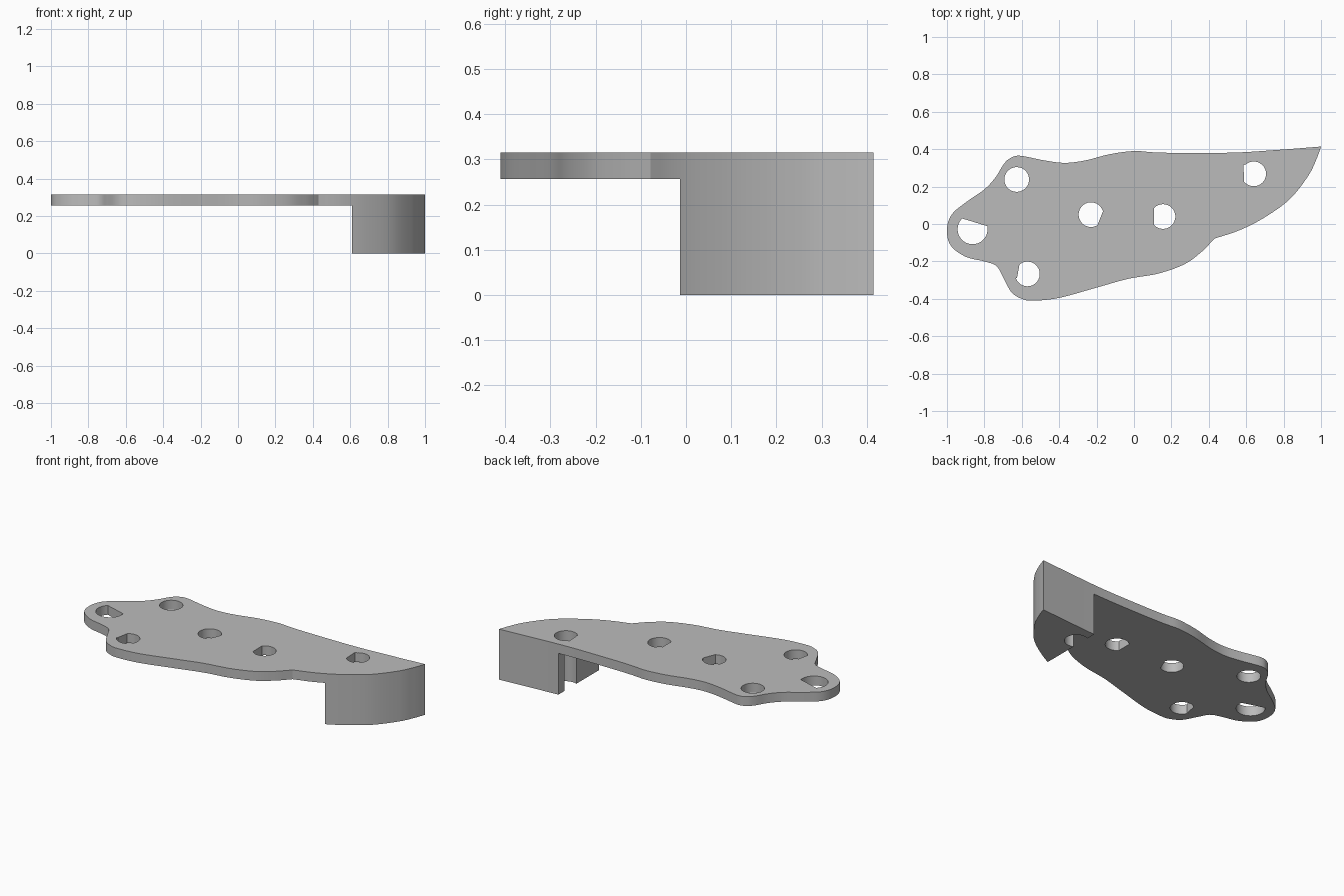
import bpy
import bmesh
from math import cos, sin, radians
from mathutils import Vector

TOP = 0.315          # upper face of the plate
UNDERSIDE = 0.257    # lower face of the plate
STEP_X = 0.61        # inner face of the deep end block

default = bpy.data.objects.get("Cube")
if default:
    bpy.data.objects.remove(default, do_unlink=True)

grey = bpy.data.materials.new("plain grey")
grey.use_nodes = True
colour = (0.5, 0.5, 0.5, 1)
grey.diffuse_color = colour
grey.node_tree.nodes["Principled BSDF"].inputs["Base Color"].default_value = colour


def smooth_path(points, steps=6):
    """Spline through the points, leaving out the last one."""
    pts = [Vector(p) for p in points]
    pts = [pts[0] * 2 - pts[1]] + pts + [pts[-1] * 2 - pts[-2]]
    path = []
    for a, b, c, d in zip(pts, pts[1:], pts[2:], pts[3:]):
        for i in range(steps):
            t = i / steps
            path.append(0.5 * (2 * b + (c - a) * t
                               + (2 * a - 5 * b + 4 * c - d) * t ** 2
                               + (3 * b - a - 3 * c + d) * t ** 3))
    return path


def hole(x, y, radius, start=0, end=352, corners=()):
    """Round hole; an arc short of a full turn closes with straight edges."""
    count = 44
    angles = [radians(start + (end - start) * i / count) for i in range(count + 1)]
    arc = [Vector((x + radius * cos(a), y + radius * sin(a))) for a in angles]
    return arc + [Vector(c) for c in corners]


def beyond_step(path):
    """Part of an open path on the outer side of the step."""
    kept = []
    for a, b in zip(path, path[1:]):
        if a.x > STEP_X:
            kept.append(a)
        if (a.x > STEP_X) != (b.x > STEP_X):
            kept.append(a.lerp(b, (STEP_X - a.x) / (b.x - a.x)))
    if path[-1].x > STEP_X:
        kept.append(path[-1])
    return kept


def prism(name, loops, low, high):
    """Solid between two heights; loops after the first are holes."""
    bm = bmesh.new()
    rings = {low: [], high: []}
    for z, level in rings.items():
        edges = []
        for loop in loops:
            verts = [bm.verts.new((p.x, p.y, z)) for p in loop]
            edges += [bm.edges.new((a, b)) for a, b in zip(verts, verts[1:] + verts[:1])]
            level.append(verts)
        bmesh.ops.triangle_fill(bm, edges=edges, use_beauty=True, normal=(0, 0, 1))
    for lower, upper in zip(rings[low], rings[high]):
        for i in range(len(lower)):
            bm.faces.new((lower[i - 1], lower[i], upper[i], upper[i - 1]))
    bmesh.ops.recalc_face_normals(bm, faces=bm.faces[:])
    mesh = bpy.data.meshes.new(name)
    bm.to_mesh(mesh)
    bm.free()
    mesh.materials.append(grey)
    obj = bpy.data.objects.new(name, mesh)
    bpy.context.scene.collection.objects.link(obj)
    # Soft shading on the curved walls, crisp rims
    bpy.ops.object.select_all(action='DESELECT')
    obj.select_set(True)
    bpy.context.view_layer.objects.active = obj
    bpy.ops.object.shade_smooth_by_angle(angle=radians(30))


# Wavy edge: along the back, round the lobed end, and along the front
wavy_edge = smooth_path([
    (1, .414), (.78, .397), (.54, .382), (.26, .38), (.11, .383), (0, .39),
    (-.13, .373), (-.26, .34), (-.37, .327), (-.48, .34), (-.61, .365),
    (-.665, .35), (-.7, .315), (-.74, .25), (-.8, .185), (-.9, .115),
    (-.975, .05), (-1, -.03), (-.98, -.115), (-.9, -.175), (-.8, -.2),
    (-.735, -.225), (-.7, -.285), (-.655, -.365), (-.6, -.4), (-.54, -.41),
    (-.4, -.395), (-.2, -.34), (-.03, -.293), (.13, -.265), (.27, -.215),
    (.36, -.15), (.41, -.1), (.43, -.078)])
# Curved edge sweeping from the front notch to the pointed tip
curved_edge = smooth_path([
    (.43, -.078), (.56, -.035), (.69, .03), (.83, .13),
    (.93, .255), (.975, .345), (1, .414)])

# Holes, most with one flattened side
end_hole = hole(.64, .268, .066, -140, 130, [(.585, .315)])
holes = [
    hole(-.627, .238, .066),
    hole(-.863, -.028, .08, 134, 360, [(-.783, -.012)]),
    hole(-.57, -.267, .066, -160, 130, [(-.612, -.215), (-.626, -.29)]),
    hole(-.23, .05, .066, 30, 300, [(-.197, -.01), (-.165, .07)]),
    hole(.155, .04, .066, -138, 138),
    end_hole]

# Thin plate
prism("mounting_plate", [wavy_edge + curved_edge] + holes, UNDERSIDE, TOP)

# Deep block under the pointed end, notched where the end hole runs through
block = beyond_step(wavy_edge) + beyond_step(end_hole)[::-1] + beyond_step(curved_edge)
prism("end_block", [block], 0, UNDERSIDE)
